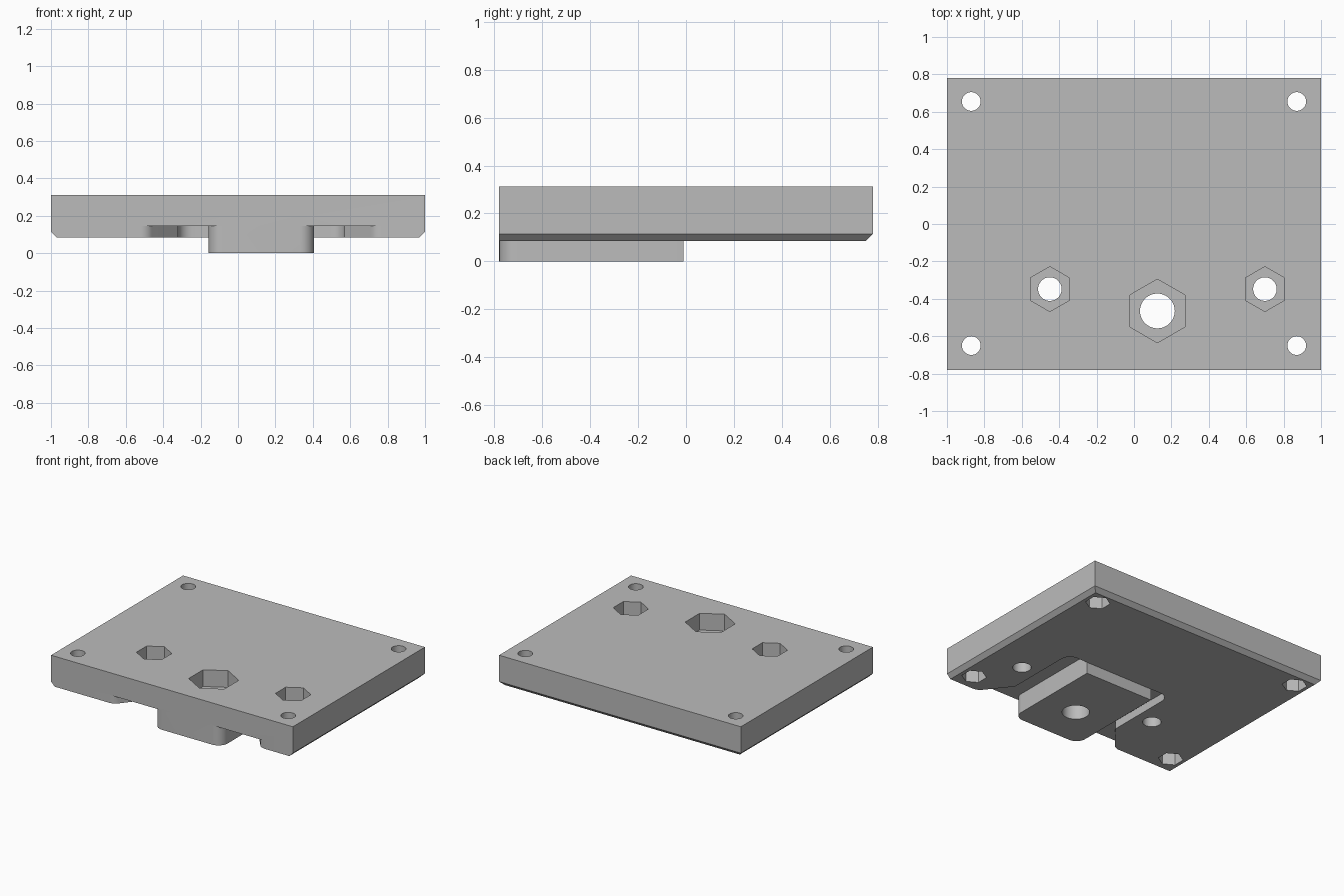
import bpy, bmesh
from math import sin, cos, radians, tau

if "Cube" in bpy.data.objects:
    bpy.data.objects.remove(bpy.data.objects["Cube"])

grey = bpy.data.materials.new("plain_grey")
grey.use_nodes = True
COLOUR = (0.5, 0.5, 0.5, 1)
grey.diffuse_color = COLOUR
grey.node_tree.nodes["Principled BSDF"].inputs["Base Color"].default_value = COLOUR

FRONT, BACK = -0.78, 0.78
BOTTOM, TOP = 0.085, 0.312
MID_X = 0.125      # centre line of the boss and its recess
ROUND = 0.075      # corner radius


def loft(name, layers):
    """Closed solid through matching outlines, each given as (points, z)."""
    bm = bmesh.new()
    rings = [[bm.verts.new((x, y, z)) for x, y in pts] for pts, z in layers]
    n = len(rings[0])
    bm.faces.new(rings[0])
    bm.faces.new(rings[-1])
    for a, b in zip(rings, rings[1:]):
        for i in range(n):
            bm.faces.new((a[i], a[(i + 1) % n], b[(i + 1) % n], b[i]))
    bmesh.ops.recalc_face_normals(bm, faces=bm.faces)
    mesh = bpy.data.meshes.new(name)
    bm.to_mesh(mesh)
    bm.free()
    mesh.materials.append(grey)
    obj = bpy.data.objects.new(name, mesh)
    bpy.context.collection.objects.link(obj)
    return obj


def prism(name, pts, z0, z1):
    return loft(name, [(pts, z0), (pts, z1)])


def ring(x, y, r, sides):
    """Regular polygon with one point towards the back."""
    return [(x + r * sin(tau * i / sides), y + r * cos(tau * i / sides))
            for i in range(sides)]


def arc(x, y, start, end, steps=8):
    angles = [radians(start + (end - start) * i / steps) for i in range(steps + 1)]
    return [(x + ROUND * cos(a), y + ROUND * sin(a)) for a in angles]


def mirrored(half):
    """Complete an outline about the boss centre line."""
    return ([(MID_X + x, y) for x, y in half]
            + [(MID_X - x, y) for x, y in reversed(half)])


def combine(target, tool, operation):
    mod = target.modifiers.new("combine", 'BOOLEAN')
    mod.operation, mod.object, mod.solver = operation, tool, 'EXACT'
    bpy.context.view_layer.objects.active = target
    bpy.ops.object.modifier_apply(modifier=mod.name)
    bpy.data.objects.remove(tool)


def drill(x, y, r, hex_r, hex_z0, hex_z1):
    """Through hole with a hexagonal nut pocket."""
    combine(plate, prism("hole", ring(x, y, r, 48), -0.1, 0.5), 'DIFFERENCE')
    combine(plate, prism("pocket", ring(x, y, hex_r, 6), hex_z0, hex_z1), 'DIFFERENCE')


# Plate, chamfered below on both sides and the back
def slab(inset):
    w, b = 1 - inset, BACK - inset
    return [(-w, FRONT), (w, FRONT), (w, b), (-w, b)]


plate = loft("mounting_plate", [(slab(0.03), BOTTOM), (slab(0), BOTTOM + 0.03), (slab(0), TOP)])

# Shallow recess underneath, flaring out to the front edge
recess = mirrored([(0.645, -0.9)] + arc(0.645, FRONT + ROUND, 270, 217)
                  + [(0.445, -0.575)] + arc(0.445 - ROUND, -0.01 - ROUND, 0, 90))
combine(plate, prism("recess", recess, -0.1, 0.145), 'DIFFERENCE')

# Boss hanging below, rounded at the front corners
boss = mirrored(arc(0.2825 - ROUND, FRONT + ROUND, 270, 360) + [(0.2825, -0.01)])
combine(plate, prism("boss", boss, 0, 0.2), 'UNION')

# Large centre hole and two smaller side holes, nuts set in from the top
drill(MID_X, -0.465, 0.093, 0.17, TOP - 0.125, 0.5)
for x in (MID_X - 0.575, MID_X + 0.575):
    drill(x, -0.348, 0.063, 0.12, TOP - 0.12, 0.5)

# Corner screw holes, nuts set in from below
for x in (-0.87, 0.87):
    for y in (-0.65, 0.655):
        drill(x, y, 0.05, 0.085, -0.1, BOTTOM + 0.12)

bpy.ops.object.select_all(action='DESELECT')
plate.select_set(True)
bpy.context.view_layer.objects.active = plate
bpy.ops.object.shade_smooth_by_angle(angle=radians(25))
